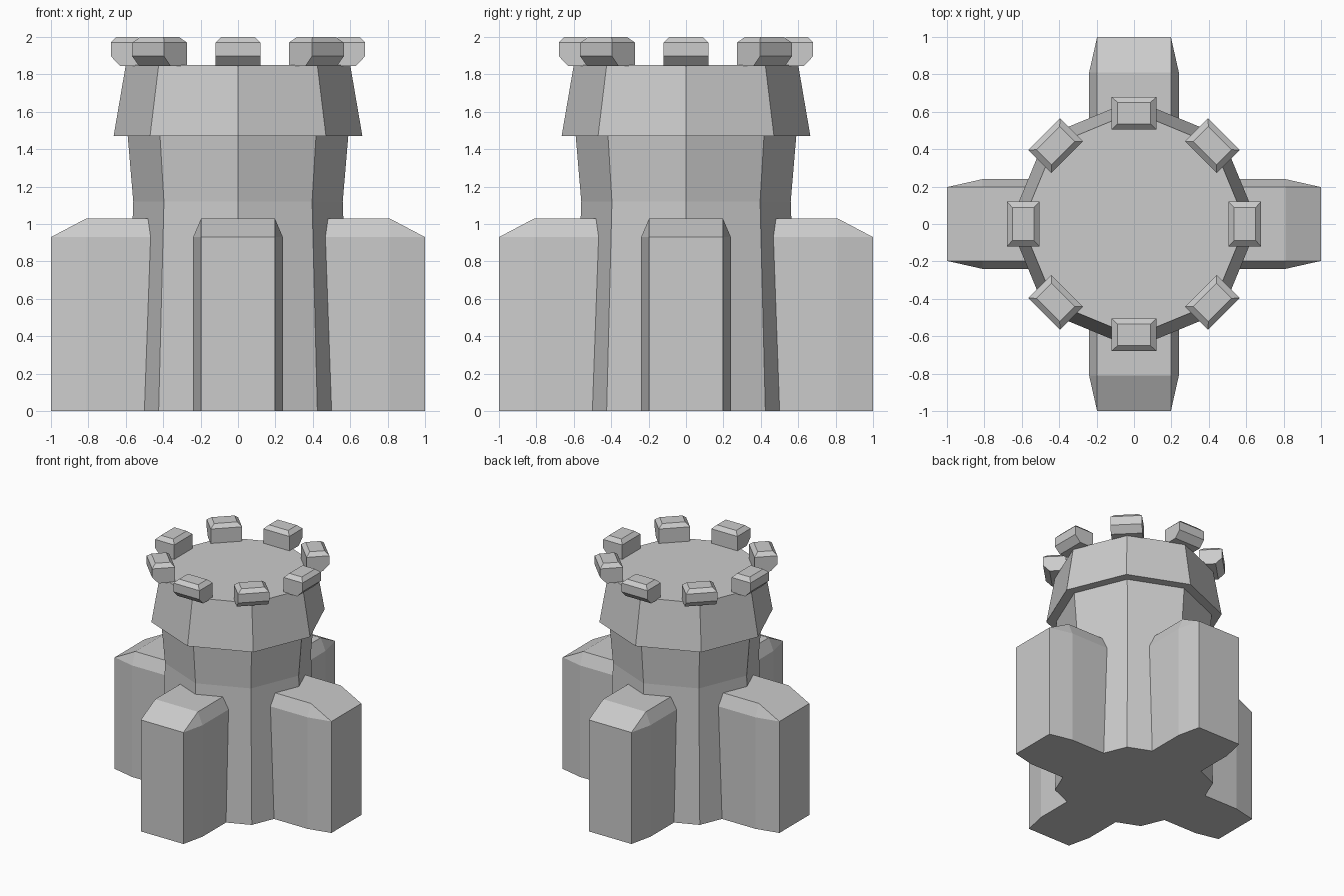
import bpy, bmesh
from math import cos, sin, pi
from mathutils import Matrix

if "Cube" in bpy.data.objects:
    bpy.data.objects.remove(bpy.data.objects["Cube"])


def add_object(name, bm, turn=0.0):
    """Finish a bmesh, turned about the tower axis, as a named object."""
    bmesh.ops.transform(bm, matrix=Matrix.Rotation(turn, 4, 'Z'), verts=bm.verts)
    bmesh.ops.recalc_face_normals(bm, faces=bm.faces)
    mesh = bpy.data.meshes.new(name)
    bm.to_mesh(mesh)
    bm.free()
    obj = bpy.data.objects.new(name, mesh)
    bpy.context.collection.objects.link(obj)
    return obj


def loft(rings):
    """Closed solid through a stack of equal-length point rings."""
    bm = bmesh.new()
    loops = [[bm.verts.new(p) for p in ring] for ring in rings]
    for a, b in zip(loops, loops[1:]):
        for i in range(len(a)):
            j = (i + 1) % len(a)
            bm.faces.new((a[i], a[j], b[j], b[i]))
    bm.faces.new(loops[0])
    bm.faces.new(loops[-1])
    return bm


def octagon(r, z):
    return [(r * cos(i * pi / 4), r * sin(i * pi / 4), z) for i in range(8)]


def rect(r0, r1, w, z):
    return [(r0, -w, z), (r1, -w, z), (r1, w, z), (r0, w, z)]


# Octagonal shaft, slightly waisted
add_object("tower_shaft", loft([octagon(0.60, 0), octagon(0.56, 1.12),
                                octagon(0.59, 1.475)]))

# Overhanging battlement crown, tapering upwards
add_object("tower_crown", loft([octagon(0.665, 1.47), octagon(0.60, 1.85)]))

# Four buttresses with chamfered outer corners and tops
for k in range(4):
    plan = [(0.3, -0.24), (0.81, -0.24), (1.0, -0.197),
            (1.0, 0.197), (0.81, 0.24), (0.3, 0.24)]
    bm = loft([[(x, y, z) for x, y in plan] for z in (0, 0.93)])
    bm.faces.ensure_lookup_table()
    lid = bm.faces[-1]
    base = list(lid.verts)
    bm.faces.remove(lid)
    # flat top, narrower than the sides, with a sloped weathering at the end
    i0, i1, i2, i3, i4, i5 = base
    t0, t1, t4, t5 = [bm.verts.new((x, y, 1.03)) for x, y in
                      ((0.3, -0.197), (0.81, -0.197), (0.81, 0.197), (0.3, 0.197))]
    for f in ((t0, t1, t4, t5), (i0, i1, t1, t0), (i1, i2, t1),
              (i2, i3, t4, t1), (i3, i4, t4), (i4, i5, t5, t4), (i5, i0, t0, t5)):
        bm.faces.new(f)
    add_object(f"buttress_{k + 1}", bm, k * pi / 2)

# Eight merlons: undercut on the outside, chamfered around the top
for k in range(8):
    bm = loft([rect(0.505, 0.63, 0.12, 1.845), rect(0.505, 0.68, 0.12, 1.897),
               rect(0.505, 0.68, 0.12, 1.97), rect(0.535, 0.65, 0.088, 2.0)])
    add_object(f"merlon_{k + 1}", bm, k * pi / 4)
